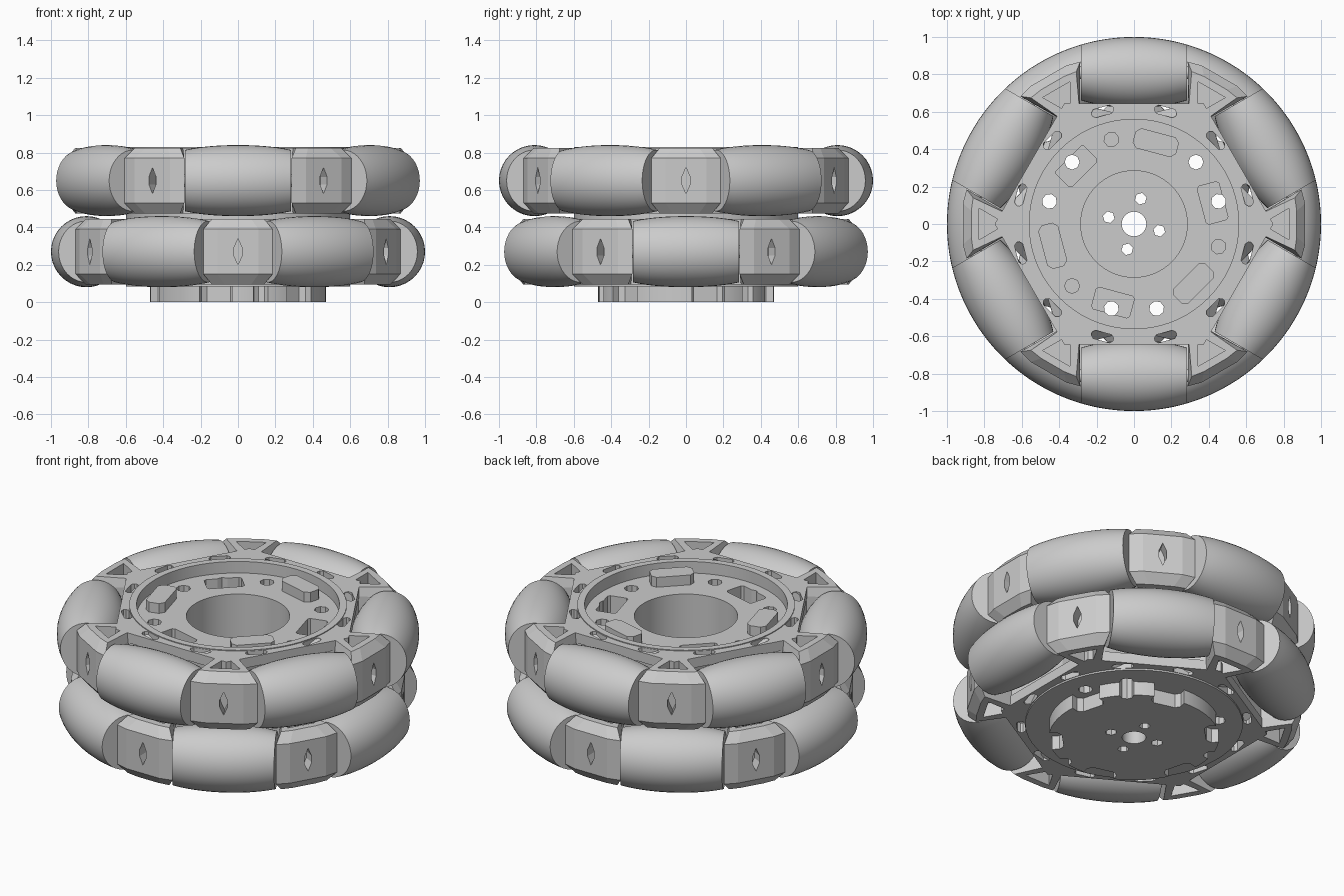
import bpy, bmesh
from math import sin, cos, pi, radians, sqrt
from mathutils import Matrix, Vector

old = bpy.data.objects.get("Cube")
if old:
    bpy.data.objects.remove(old, do_unlink=True)

grey = bpy.data.materials.new("light_grey")
grey.use_nodes = True
grey.diffuse_color = (0.6, 0.6, 0.6, 1)
grey.node_tree.nodes["Principled BSDF"].inputs["Base Color"].default_value = (0.6, 0.6, 0.6, 1)


def loft(name, rings):
    """Closed solid through a list of equal-length point rings."""
    bm = bmesh.new()
    loops = [[bm.verts.new(p) for p in ring] for ring in rings]
    n = len(loops[0])
    for a, b in zip(loops, loops[1:]):
        for i in range(n):
            j = (i + 1) % n
            bm.faces.new((a[i], a[j], b[j], b[i]))
    bm.faces.new(loops[0][::-1])
    bm.faces.new(loops[-1])
    bmesh.ops.recalc_face_normals(bm, faces=bm.faces)
    me = bpy.data.meshes.new(name)
    bm.to_mesh(me)
    bm.free()
    me.materials.append(grey)
    ob = bpy.data.objects.new(name, me)
    bpy.context.collection.objects.link(ob)
    return ob


def prism(name, outline, z0, z1):
    return loft(name, [[(x, y, z) for x, y in outline] for z in (z0, z1)])


def ngon(r, n, turn=0.0, cx=0.0, cy=0.0):
    return [(cx + r * cos(turn + 2 * pi * i / n), cy + r * sin(turn + 2 * pi * i / n))
            for i in range(n)]


def rect(r, angle, depth, width, c=0.025):
    """Chamfered rectangle centred at radius r, turned to the given angle."""
    d, w = depth / 2, width / 2
    pts = [(d, w - c), (d - c, w), (c - d, w), (-d, w - c),
           (-d, c - w), (c - d, -w), (d - c, -w), (d, c - w)]
    m = Matrix.Rotation(angle, 2)
    return [tuple(m @ Vector((r + x, y))) for x, y in pts]


def cut(ob, cutters):
    """Subtract each cutter and bake the result."""
    for c in cutters:
        mod = ob.modifiers.new("cut", "BOOLEAN")
        mod.operation, mod.solver, mod.object = "DIFFERENCE", "EXACT", c
    bpy.context.view_layer.update()
    deps = bpy.context.evaluated_depsgraph_get()
    me = bpy.data.meshes.new_from_object(ob.evaluated_get(deps))
    ob.modifiers.clear()
    ob.data = me


def discard(obs):
    for o in obs:
        bpy.data.objects.remove(o, do_unlink=True)


def smooth(ob, angle=35):
    bpy.ops.object.select_all(action="DESELECT")
    ob.select_set(True)
    bpy.context.view_layer.objects.active = ob
    bpy.ops.object.shade_smooth_by_angle(angle=radians(angle))


def copies(ob, name, angles, z):
    """Place linked copies around the axle."""
    for i, a in enumerate(angles):
        o = ob if i == 0 else ob.copy()
        if i:
            bpy.context.collection.objects.link(o)
        o.name = f"{name}_{i + 1}"
        o.location.z = z
        o.rotation_euler.z = a


# Hub core and mounting boss
core = prism("hub_core", ngon(0.6, 72), 0.085, 0.83)
boss = prism("mounting_boss", ngon(0.47, 72), 0, 0.12)

tools = [prism("recess", ngon(0.56, 72), 0.76, 1),
         prism("bore", ngon(0.285, 64), 0.15, 1),
         prism("shaft_hole", ngon(0.066, 24), -0.2, 0.5)]
for deg in (75, 165, 255, 345):
    a = radians(deg)
    tools.append(prism("screw_hole", ngon(0.032, 6, a, 0.14 * cos(a), 0.14 * sin(a)), -0.2, 0.5))
through = (15, 45, 135, 165, 255, 285)
for deg in through + (105, 225, 345):
    a = radians(deg)
    low = -0.2 if deg in through else 0.6
    tools.append(prism("bolt_hole", ngon(0.04, 8, a, 0.468 * cos(a), 0.468 * sin(a)), low, 1))
for deg in (15, 135, 255):
    tools.append(prism("slot", rect(0.435, radians(deg), 0.12, 0.21, 0.012), 0.62, 1))
cut(core, tools)

# Notches around the boss edge
notches = [prism("notch", rect(0.455, radians(15 + 60 * k), 0.12, 0.18), -0.2, 0.09)
           for k in range(6)]
cut(boss, [t for t in tools if t.name.split(".")[0] in ("shaft_hole", "screw_hole", "bolt_hole")] + notches)
discard(tools + notches)
smooth(core)
smooth(boss)

# Raised locating tabs in the recess
for deg in (75, 195, 315):
    prism("locating_tab", rect(0.45, radians(deg), 0.11, 0.24), 0.755, 0.82)

# Barrel roller whose curve follows the wheel's rim circle
HALF, MID = 0.283, 0.81
rings = []
for i in range(17):
    s = i / 8 - 1
    t = HALF * s
    r = sqrt(1 - t * t) - MID
    rise = r * (1 + 0.1 * s * s)
    rings.append([(MID + r * cos(2 * pi * k / 40), t, rise * sin(2 * pi * k / 40)) for k in range(40)])


def bracket(name):
    """Wedge block between two rollers, with a triangular pocket and a slit."""
    half = [(0.56, 0.215), (0.70, 0.07), (0.895, 0.185), (0.915, 0.11)]
    top = [(0.57, 0.10), (0.70, 0.065), (0.86, 0.14), (0.87, 0.07)]

    def outline(h, z):
        return [(x, -y, z) for x, y in h] + [(x, y, z) for x, y in h[::-1]]
    ob = loft(name, [outline(top, -0.175), outline(half, -0.12),
                     outline(half, 0.12), outline(top, 0.175)])
    tri = [(0.685, 0), (0.83, -0.085), (0.83, 0.085)]
    c = [prism("pocket", tri, 0.09, 0.3), prism("pocket", tri, -0.3, -0.09)]
    lens = [(0, -0.07), (0.022, -0.02), (0.022, 0.02), (0, 0.07), (-0.022, 0.02), (-0.022, -0.02)]
    c.append(loft("slit", [[(x, y, z) for y, z in lens] for x in (0.845, 1.1)]))
    cut(ob, c)
    discard(c)
    return ob


def flange(name, z0, z1):
    """Hexagonal rim plate with a pair of openings beside every bracket."""
    ob = prism(name, ngon(0.645 / cos(pi / 6), 6), z0, z1)
    c = [prism("middle", ngon(0.575, 72), -1, 1)]
    for k in range(6):
        for s in (-1, 1):
            c.append(prism("opening", rect(0.625, pi / 3 * k + s * 0.25, 0.045, 0.12, 0.015), -1, 1))
    cut(ob, c)
    discard(c)
    return ob


# Two roller rows, half a step apart
for row, z, turn in (("upper", 0.65, 0.0), ("lower", 0.27, pi / 6)):
    spokes = [turn + pi / 3 * k for k in range(6)]
    gaps = [a + pi / 6 for a in spokes]
    roller = loft("roller", rings)
    smooth(roller)
    copies(roller, f"{row}_roller", gaps, z)
    axle = loft("axle", [[(MID + x, y, w) for x, w in ngon(0.035, 12)] for y in (-0.35, 0.35)])
    smooth(axle)
    copies(axle, f"{row}_axle", gaps, z)
    copies(bracket("bracket"), f"{row}_bracket", spokes, z)
    for side, z0, z1 in (("top", 0.115, 0.175), ("bottom", -0.175, -0.115)):
        f = flange(f"{row}_{side}_flange", z0, z1)
        f.location.z = z
        f.rotation_euler.z = turn
